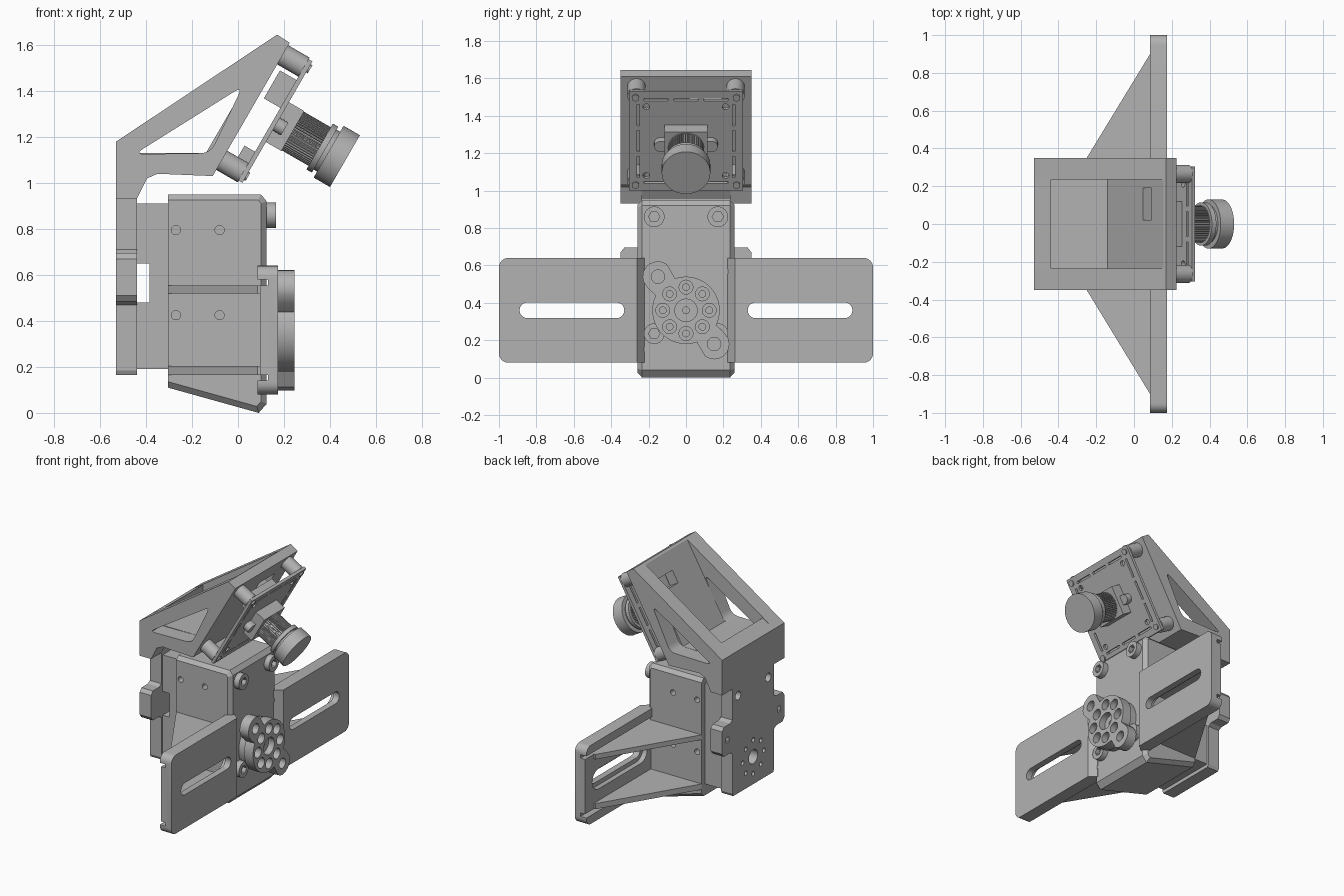
import bpy, bmesh
from math import sin, cos, pi, radians
from mathutils import Matrix, Vector

if "Cube" in bpy.data.objects:
    bpy.data.objects.remove(bpy.data.objects["Cube"])

grey = bpy.data.materials.new("plain_grey")
grey.use_nodes = True
colour = (0.45, 0.45, 0.45, 1)
grey.diffuse_color = colour
grey.node_tree.nodes["Principled BSDF"].inputs["Base Color"].default_value = colour

PLACE = {"x": lambda p, d: (d, p[0], p[1]),
         "y": lambda p, d: (p[0], d, p[1]),
         "z": lambda p, d: (p[0], p[1], d)}
# Tilted frame of the camera: x points out along the lens
TILT = Matrix.Translation((0.065, 0, 1.326)) @ Matrix.Rotation(radians(30), 4, "Y")


def rect(a, b, c, d):
    return [(a, c), (b, c), (b, d), (a, d)]


def circle(u, v, r, n=32):
    return [(u + r * cos(2 * pi * i / n), v + r * sin(2 * pi * i / n)) for i in range(n)]


def rounded(pts, r, steps=6):
    """Replace each corner by a short curve."""
    out = []
    for i, p in enumerate(pts):
        p, a, b = Vector(p), Vector(pts[i - 1]), Vector(pts[(i + 1) % len(pts)])
        s, e = p + (a - p).normalized() * r, p + (b - p).normalized() * r
        for k in range(steps + 1):
            t = k / steps
            out.append(tuple(s * (1 - t) ** 2 + p * 2 * t * (1 - t) + e * t * t))
    return out


def slot(u0, u1, v, r, n=10):
    """Outline of a long hole with round ends."""
    right = [(u1 - r + r * cos(t), v + r * sin(t)) for t in (-pi / 2 + pi * i / n for i in range(n + 1))]
    return right + [(u0 + u1 - p[0], 2 * v - p[1]) for p in right]


def prisms(name, parts, tilt=False):
    """One object out of (outline, axis, start, end) extrusions."""
    bm = bmesh.new()
    for pts, axis, a, b in parts:
        low = [bm.verts.new(PLACE[axis](p, a)) for p in pts]
        high = [bm.verts.new(PLACE[axis](p, b)) for p in pts]
        bm.faces.new(low)
        bm.faces.new(high)
        for i in range(len(pts)):
            bm.faces.new((low[i - 1], low[i], high[i], high[i - 1]))
    bmesh.ops.recalc_face_normals(bm, faces=bm.faces)
    if tilt:
        bm.transform(TILT)
    mesh = bpy.data.meshes.new(name)
    bm.to_mesh(mesh)
    bm.free()
    mesh.materials.append(grey)
    obj = bpy.data.objects.new(name, mesh)
    bpy.context.collection.objects.link(obj)
    return obj


def cut(obj, parts, tilt=False):
    cutter = prisms("cutter", parts, tilt)
    cutter.hide_render = True
    mod = obj.modifiers.new("cut", "BOOLEAN")
    mod.operation, mod.solver, mod.object = "DIFFERENCE", "EXACT", cutter
    bpy.context.view_layer.update()
    mesh = bpy.data.meshes.new_from_object(obj.evaluated_get(bpy.context.evaluated_depsgraph_get()))
    obj.modifiers.clear()
    obj.data = mesh
    bpy.data.objects.remove(cutter)


def both(u):
    return (-u, u)


# Main housing with chamfered side edges and shallow screw holes
side = [(-0.305, 0.11), (0.09, 0), (0.125, 0.04), (0.125, 0.92), (0.1, 0.95), (-0.305, 0.95)]
housing = prisms("housing", [(side, "y", -0.26, 0.26)])
bm = bmesh.new()
bm.from_mesh(housing.data)
rim = [e for e in bm.edges if abs(e.verts[0].co.y - e.verts[1].co.y) < 0.01
       and max(v.co.x for v in e.verts) > -0.3]
bmesh.ops.bevel(bm, geom=rim, offset=0.025, segments=1, affect="EDGES")
bm.to_mesh(housing.data)
bm.free()
cut(housing, [(circle(x, z, 0.02, 20), "y", 0.2 * s, 0.3 * s)
              for x in (-0.27, -0.08) for z in (0.425, 0.795) for s in (-1, 1)])

# Motor block between the housing and the back plate
prisms("motor_upper", [(rect(-0.44, -0.3, 0.65, 0.91), "y", -0.22, 0.22)])
prisms("motor_middle", [(rect(-0.385, -0.3, 0.47, 0.66), "y", -0.22, 0.22)])
prisms("motor_lower", [(rect(-0.44, -0.3, 0.19, 0.48), "y", -0.22, 0.22)])

# Back plate with side tabs and a bolt pattern
half = [(0.225, 0.165), (0.235, 0.185), (0.235, 0.47), (0.26, 0.485), (0.33, 0.485), (0.35, 0.51),
        (0.35, 0.67), (0.33, 0.695), (0.26, 0.695), (0.235, 0.71), (0.235, 0.94)]
plate = prisms("back_plate", [(half + [(-y, z) for y, z in reversed(half)], "x", -0.53, -0.44)])
holes = [circle(0, 0.36, 0.05)] + [circle(y, 0.86, 0.03) for y in both(0.17)]
holes += [circle(y, z, 0.016, 16) for y, z in circle(0, 0.36, 0.12, 8)]
holes += [rect(y - 0.015, y + 0.015, 0.57, 0.61) for y in both(0.29)]
cut(plate, [(h, "x", -0.6, -0.45) for h in holes])

# Wings with back grooves, long holes and triangular gussets
section = [(0.175, 0.08), (0.175, 0.64), (0.085, 0.64), (0.085, 0.58), (0.13, 0.58), (0.13, 0.555),
           (0.095, 0.555), (0.095, 0.165), (0.13, 0.165), (0.13, 0.14), (0.085, 0.14), (0.085, 0.08)]
for s, label in ((-1, "right"), (1, "left")):
    wing = prisms("wing_" + label, [(section, "y", 0.22 * s, s)])
    corners = []
    for z, t in ((0.08, 1), (0.64, -1)):
        arc = [(s * (0.95 + 0.05 * sin(a)), z + t * 0.05 * (1 - cos(a)))
               for a in (pi / 2 * i / 6 for i in range(7))]
        corners.append((arc + [(s * 1.02, z + t * 0.05), (s * 1.02, z - t * 0.02), (s * 0.95, z - t * 0.02)],
                        "x", 0, 0.3))
    cut(wing, corners)
    lo, hi = sorted((0.33 * s, 0.89 * s))
    cut(wing, [(slot(lo, hi, 0.36, 0.042), "x", 0, 0.3)])
    cut(wing, [(slot(lo - 0.03, hi + 0.03, 0.36, 0.072), "x", 0, 0.13)])
    # Sloping inner end where the wing meets the housing
    cut(wing, [([(0.126, 0.21 * s), (0.18, 0.21 * s), (0.18, 0.265 * s), (0.126, 0.222 * s)], "z", 0, 0.7)])
    gusset = [(-0.305, 0.25 * s), (-0.305, 0.26 * s), (0.085, 0.9 * s), (0.1, 0.9 * s), (0.1, 0.25 * s)]
    prisms("gussets_" + label, [(gusset, "z", 0.165, 0.205), (gusset, "z", 0.52, 0.555)])

# Front screws with sockets
for y in both(0.17):
    for z in (0.235, 0.86):
        screw = prisms("front_screw", [(circle(y, z, 0.055), "x", 0.11, 0.165)])
        cut(screw, [(circle(y, z, 0.03, 6), "x", 0.135, 0.2)])

# Output horn: disc with two ears, as one outline
outline = []
for i in range(96):
    a = 2 * pi * i / 96
    d = Vector((cos(a), sin(a)))
    r = 0.18
    for ear in (Vector((-0.15, 0.18)), Vector((0.15, -0.18))):
        along = d.dot(ear)
        gap = 0.082 ** 2 - (ear.length_squared - along * along)
        if along > 0 and gap > 0:
            r = max(r, along + gap ** 0.5)
    outline.append((d.x * r, 0.36 + d.y * r))
horn = prisms("output_horn", [(outline, "x", 0.175, 0.245)])
prisms("horn_hub", [(circle(0, 0.36, 0.17), "x", 0.11, 0.18)])
ring = circle(0, 0.36, 0.124, 8)
bores = [circle(y, z, 0.037, 24) for y, z in ring]
bores += [circle(0, 0.36, 0.06), circle(-0.15, 0.54, 0.036), circle(0.15, 0.18, 0.036)]
cut(horn, [(b, "x", 0.2, 0.3) for b in bores])
cut(horn, [(circle(y, z, 0.018, 16), "x", 0.1, 0.3) for y, z in ring + [(0, 0.36)]])

# Camera bracket: two pierced cheeks joined by a wall, a floor and a sloping panel
cheek = [(-0.53, 0.93), (-0.53, 1.18), (0.17, 1.645), (0.225, 1.61), (-0.11, 1.03), (-0.35, 1.04),
         (-0.395, 1.02), (-0.44, 0.93)]
window = rounded([(-0.45, 1.125), (-0.12, 1.13), (0.02, 1.42)], 0.045)
for s, label in ((-1, "right"), (1, "left")):
    obj = prisms("bracket_cheek_" + label, [(cheek, "y", 0.235 * s, 0.35 * s)])
    cut(obj, [(window, "y", 0.2 * s, 0.4 * s)])
prisms("bracket_wall", [([(-0.53, 0.93), (-0.53, 1.18), (-0.44, 1.235), (-0.44, 0.93)], "y", -0.235, 0.235)])
prisms("bracket_floor", [([(-0.45, 1.13), (-0.13, 1.13), (-0.11, 1.03), (-0.35, 1.04), (-0.395, 1.02),
                           (-0.45, 0.94)], "y", -0.235, 0.235)])
panel = prisms("bracket_panel", [([(0.17, 1.645), (0.225, 1.61), (-0.11, 1.03), (-0.175, 1.07), (0.155, 1.635)],
                                  "y", -0.235, 0.235)])
cut(panel, [(rect(0.02, 0.19, 0.1, 0.19), "x", -0.2, 0.05)], True)

# Circuit board on four standoffs, with border slots and small holes
board = prisms("circuit_board", [(rect(-0.305, 0.305, -0.305, 0.305), "x", 0.103, 0.123)], True)
marks = [circle(y, z, 0.018, 16) for y in both(0.212) for z in both(0.212)]
for c in (-0.16, 0, 0.16):
    for e in both(0.255):
        marks.append(rect(c - 0.065, c + 0.065, e - 0.007, e + 0.007))
        marks.append(rect(e - 0.007, e + 0.007, c - 0.065, c + 0.065))
cut(board, [(m, "x", 0.09, 0.14) for m in marks], True)
prisms("standoffs", [(circle(y, z, 0.048), "x", -0.01, 0.104) for y in both(0.265) for z in both(0.265)], True)
prisms("board_screws", [(circle(y, z, 0.02, 16), "x", 0.12, 0.131) for y in both(0.27) for z in both(0.27)], True)
prisms("board_connectors", [(rect(-0.12, 0.12, 0.06, 0.2), "x", 0.02, 0.104),
                            (rect(-0.1, 0.1, -0.23, -0.16), "x", 0.05, 0.104)], True)

# Lens holder, ribbed barrel, rings and cap
prisms("lens_holder", [(rect(-0.115, 0.115, -0.1, 0.1), "x", 0.12, 0.2),
                       (slot(-0.17, 0.17, -0.01, 0.032), "x", 0.12, 0.165)], True)
ribs = []
for i in range(48):
    for k, r in ((0, 0.097), (0.4, 0.097), (0.5, 0.088), (0.9, 0.088)):
        a = 2 * pi * (i + k) / 48
        ribs.append((r * cos(a), r * sin(a)))
prisms("lens_barrel", [(ribs, "x", 0.19, 0.335)], True)
prisms("lens_ring", [(circle(0, 0, 0.115, 48), "x", 0.335, 0.362)], True)
prisms("lens_neck", [(circle(0, 0, 0.1, 48), "x", 0.36, 0.385)], True)
prisms("lens_cap", [(circle(0, 0, 0.13, 64), "x", 0.38, 0.462)], True)

# Smooth round sides, keep hard edges
bpy.ops.object.select_all(action="DESELECT")
for obj in bpy.context.scene.objects:
    if obj.type == "MESH":
        obj.select_set(True)
        bpy.context.view_layer.objects.active = obj
bpy.ops.object.shade_smooth_by_angle(angle=radians(25))
